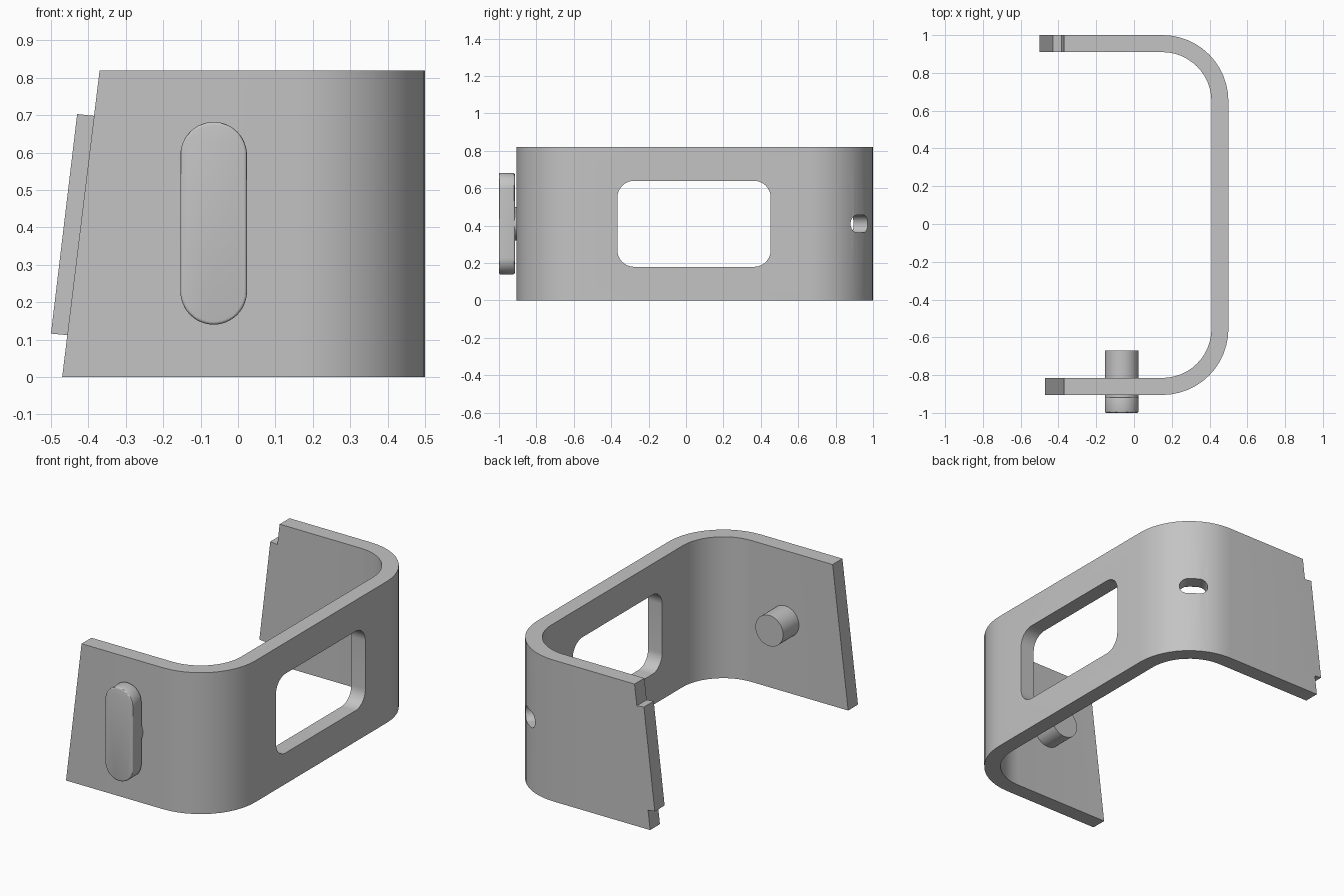
import bpy, bmesh, math
from mathutils import Vector

if "Cube" in bpy.data.objects:
    bpy.data.objects.remove(bpy.data.objects["Cube"])

grey = bpy.data.materials.new("plain grey")
grey.use_nodes = True
colour = (0.55, 0.55, 0.55, 1)
grey.diffuse_color = colour
grey.node_tree.nodes["Principled BSDF"].inputs["Base Color"].default_value = colour

X, Y, Z = Vector((1, 0, 0)), Vector((0, 1, 0)), Vector((0, 0, 1))
HEIGHT, WALL = 0.82, 0.09
FRONT, BACK, SIDE = -0.905, 1.0, 0.5


def arc(cx, cy, r, start, end, steps=12):
    angles = [math.radians(start + (end - start) * i / steps) for i in range(steps + 1)]
    return [(cx + r * math.cos(a), cy + r * math.sin(a)) for a in angles]


def rounded_rect(w, h, r):
    """Rounded rectangle about the origin; w == 2r gives a slot."""
    a, b = w / 2 - r, h / 2 - r
    pts = []
    for i, (sx, sy) in enumerate([(1, 1), (-1, 1), (-1, -1), (1, -1)]):
        pts += arc(sx * a, sy * b, r, 90 * i, 90 * i + 90)
    return pts


def prism(name, pts, origin, u, v, w, depth):
    """Extrude a 2D outline, drawn along u and v, by depth along w."""
    bm = bmesh.new()
    verts = [bm.verts.new(Vector(origin) + u * p + v * q) for p, q in pts]
    bmesh.ops.remove_doubles(bm, verts=verts, dist=1e-5)
    face = bm.faces.new(bm.verts[:])
    new = bmesh.ops.extrude_face_region(bm, geom=[face])["geom"]
    bmesh.ops.translate(bm, vec=w * depth,
                        verts=[g for g in new if isinstance(g, bmesh.types.BMVert)])
    bmesh.ops.recalc_face_normals(bm, faces=bm.faces[:])
    mesh = bpy.data.meshes.new(name)
    bm.to_mesh(mesh)
    bm.free()
    mesh.materials.append(grey)
    obj = bpy.data.objects.new(name, mesh)
    bpy.context.collection.objects.link(obj)
    return obj


def activate(obj):
    bpy.ops.object.select_all(action='DESELECT')
    obj.select_set(True)
    bpy.context.view_layer.objects.active = obj


def apply_all(obj):
    activate(obj)
    for mod in list(obj.modifiers):
        bpy.ops.object.modifier_apply(modifier=mod.name)


def cut(obj, cutter):
    mod = obj.modifiers.new("cut", 'BOOLEAN')
    mod.operation, mod.solver, mod.object = 'DIFFERENCE', 'EXACT', cutter
    cutter.hide_render = True
    apply_all(obj)
    bpy.data.objects.remove(cutter)


def smooth(obj):
    activate(obj)
    bpy.ops.object.shade_smooth_by_angle(angle=math.radians(30))


# Bent band: U-shaped outline with large concentric corners
R, END = 0.35, -0.6
cx = SIDE - R
outer = arc(cx, FRONT + R, R, -90, 0) + arc(cx, BACK - R, R, 0, 90)
inner = arc(cx, BACK - R, R - WALL, 90, 0) + arc(cx, FRONT + R, R - WALL, 0, -90)
outline = ([(END, FRONT)] + outer + [(END, BACK), (END, BACK - WALL)]
           + inner + [(END, FRONT + WALL)])
band = prism("bent_band", outline, (0, 0, 0), X, Y, Z, HEIGHT)


# Slanted free ends, the back one keeping a projecting tab
def slant(z):
    return -0.47 + 0.122 * z


low, high = -0.1, HEIGHT + 0.1
start, finish = [(-1, low), (slant(low), low)], [(slant(high), high), (-1, high)]
tab = [(slant(0.112), 0.112), (-0.5, 0.116), (-0.43, 0.703), (slant(0.698), 0.698)]
cut(band, prism("front_end_cutter", start + finish, (0, -1.2, 0), X, Z, Y, 1.2))
cut(band, prism("back_end_cutter", start + tab + finish, (0, 0.3, 0), X, Z, Y, 1.0))

# Window in the side wall
cut(band, prism("window_cutter", rounded_rect(0.82, 0.46, 0.09),
                (0.2, 0.043, 0.41), Y, Z, X, 0.5))

# Small slot through the back corner, along its radius
a = math.radians(54)
radial, tangent = Vector((math.cos(a), math.sin(a), 0)), Vector((-math.sin(a), math.cos(a), 0))
slot_start = Vector((cx, BACK - R, 0.41)) + radial * 0.15
cut(band, prism("slot_cutter", rounded_rect(0.155, 0.092, 0.045),
                slot_start, tangent, Z, radial, 0.4))
smooth(band)

# Peg through the front wall
PEG_X = -0.065
peg = prism("peg", arc(0, 0, 0.089, 0, 360, 40), (PEG_X, -0.925, 0.41), X, Z, Y, 0.255)
smooth(peg)

# Long button on the outer end of the peg, with a softened front rim
button = prism("button", rounded_rect(0.178, 0.542, 0.089),
               (PEG_X, -1.0, 0.411), X, Z, Y, 0.085)
bevel = button.modifiers.new("rim", 'BEVEL')
bevel.width, bevel.segments = 0.008, 3
bevel.limit_method, bevel.angle_limit = 'ANGLE', math.radians(60)
apply_all(button)
smooth(button)
